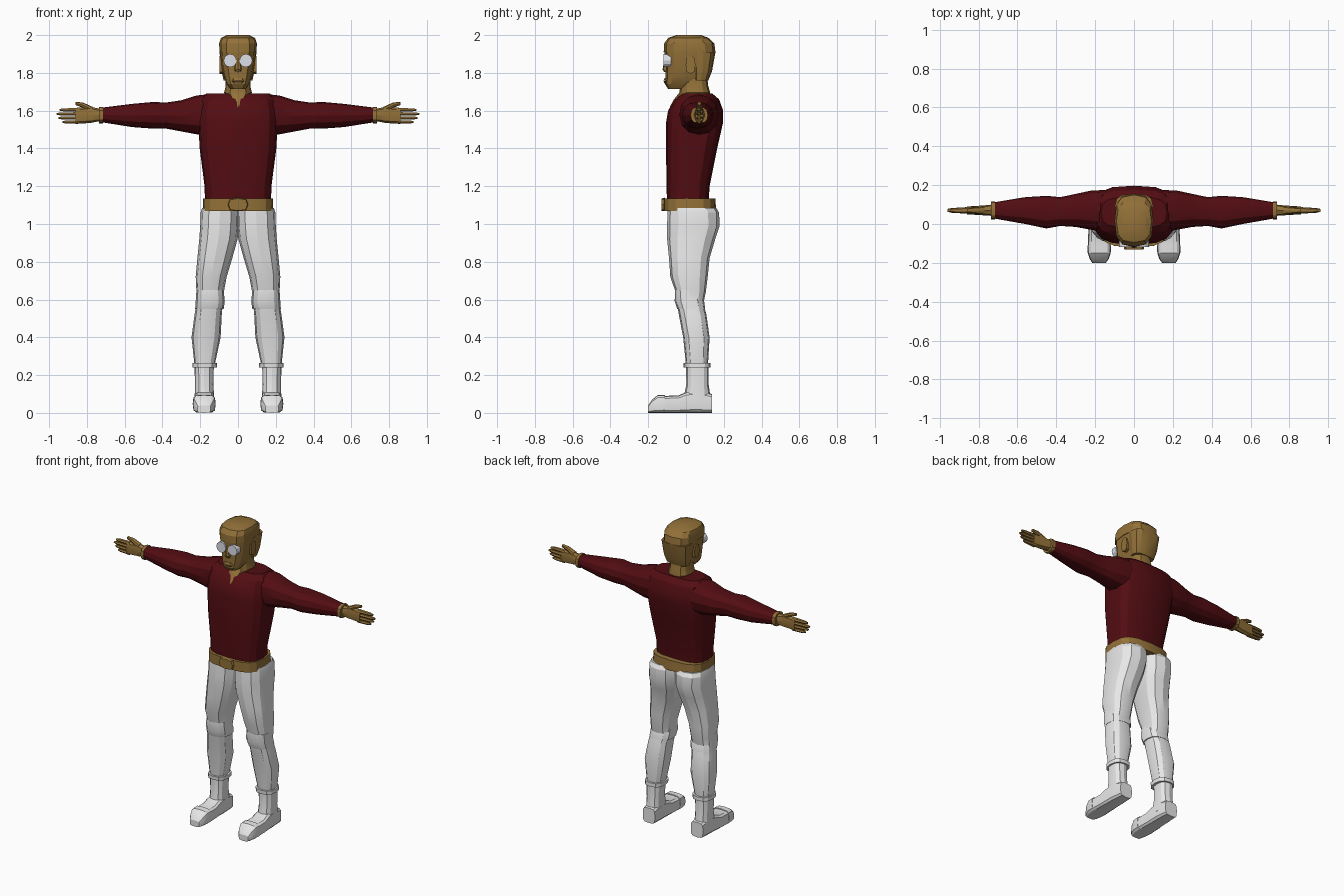
import bpy, bmesh, math

cube = bpy.data.objects.get("Cube")
if cube:
    bpy.data.objects.remove(cube, do_unlink=True)

UNIT = 0.01  # all sizes below are in hundredths


def material(name, r, g, b):
    mat = bpy.data.materials.new(name)
    mat.use_nodes = True
    mat.diffuse_color = (r, g, b, 1)
    shader = mat.node_tree.nodes["Principled BSDF"]
    shader.inputs["Base Color"].default_value = (r, g, b, 1)
    shader.inputs["Roughness"].default_value = 0.8
    return mat


RED = material("dark red cloth", 0.085, 0.004, 0.006)
GOLD = material("old gold", 0.29, 0.165, 0.04)
WHITE = material("off white cloth", 0.8, 0.8, 0.8)
LENS = material("pale lens", 0.85, 0.88, 0.95)


def loft(name, axis, rings, mat, sides=12, power=0.8, side=1):
    """Skin rounded-box rings (position, a0, a1, b0, b1) along an axis."""
    bm = bmesh.new()
    loops = []
    for pos, a0, a1, b0, b1 in rings:
        loop = []
        for i in range(sides):
            t = math.tau * i / sides
            c, s = math.cos(t), math.sin(t)
            a = (a0 + a1) / 2 + (a1 - a0) / 2 * math.copysign(abs(c) ** power, c)
            b = (b0 + b1) / 2 + (b1 - b0) / 2 * math.copysign(abs(s) ** power, s)
            x, y, z = {"x": (pos, a, b), "y": (a, pos, b), "z": (a, b, pos)}[axis]
            loop.append(bm.verts.new((side * x * UNIT, y * UNIT, z * UNIT)))
        loops.append(loop)
    for low, high in zip(loops, loops[1:]):
        for i in range(sides):
            j = (i + 1) % sides
            bm.faces.new((low[i], low[j], high[j], high[i]))
    bm.faces.new(loops[0])
    bm.faces.new(loops[-1])
    bmesh.ops.recalc_face_normals(bm, faces=bm.faces)
    mesh = bpy.data.meshes.new(name)
    bm.to_mesh(mesh)
    bm.free()
    mesh.materials.append(mat)
    obj = bpy.data.objects.new(name, mesh)
    bpy.context.collection.objects.link(obj)
    bpy.ops.object.select_all(action="DESELECT")
    obj.select_set(True)
    bpy.context.view_layer.objects.active = obj
    bpy.ops.object.shade_smooth_by_angle(angle=math.radians(25))
    return obj


def centred(name, rings, mat, **options):
    """Loft upward with equal half widths: (z, half width, y0, y1)."""
    return loft(name, "z", [(z, -w, w, y0, y1) for z, w, y0, y1 in rings], mat, **options)


# Torso and belt
centred("torso", [(112, 17.5, -10, 12), (120, 17.7, -10.4, 12.5), (140, 20.3, -10.5, 16.5),
                  (154, 21, -10.5, 19.7), (160, 20.5, -9.5, 19.7), (166, 19.7, -6, 17.5),
                  (169, 17, -2, 14)], RED, sides=16, power=0.65)
centred("belt", [(107, 18.6, -12, 16), (113.5, 18.4, -12, 15.5)], GOLD, sides=16, power=0.65)
loft("buckle", "y", [(-11, -5.5, 5.5, 106.8, 114), (-13, -5, 5, 107, 113.5)], GOLD,
     sides=8, power=0.6)

# Neck and head
centred("neck", [(162, 3, -8.6, 12), (166, 5, -6.4, 13), (169.5, 7.4, -3.6, 12.8),
                 (173, 6.5, -3, 11.8), (180, 6.5, -3, 11)], GOLD)
centred("face", [(171.5, 4, -9.5, 2), (174, 6, -11, 5), (178, 7.5, -10.8, 10),
                 (184, 8.8, -10.8, 13), (191, 9.4, -11.4, 15)], GOLD, power=0.7)
centred("cap_top", [(191, 9.8, -11.8, 15.6), (195.5, 10, -11.6, 15), (198.5, 9, -9.5, 12),
                    (200, 6, -5, 8)], GOLD, power=0.7)
centred("cap_back", [(176, 7.6, 4, 11.8), (181, 8.8, 3.5, 13.8), (191, 9.8, 3, 15.6)],
        GOLD, power=0.7)
centred("nose", [(180.5, 1.6, -11.6, -8), (181.8, 2, -12.4, -8), (188, 1, -11.4, -8)],
        GOLD, sides=8)
centred("lips", [(174.5, 2.5, -11.4, -7), (175.6, 3.6, -11.9, -7)], GOLD, sides=8)
centred("upper_lip", [(176, 3.6, -11.9, -7), (177.2, 2.6, -11.3, -7)], GOLD, sides=8)

for label, side in (("left", 1), ("right", -1)):
    def part(name, axis, rings, mat, **options):
        loft(label + "_" + name, axis, rings, mat, side=side, **options)

    # Goggle lens and ear
    part("lens", "y", [(-8, 0.8, 7.6, 183, 190), (-11.9, 0.8, 7.6, 183, 190)], LENS, power=1)
    part("ear", "x", [(7.5, 0, 4.8, 179.5, 188.5), (9.8, -0.2, 5, 179.5, 189)], GOLD,
         sides=8, power=0.7)

    # Sleeve and cuff
    part("sleeve", "x", [(15, -4, 17.5, 147, 168.8), (22, -3, 17.2, 147.5, 168),
                         (30, -1.5, 15.5, 149, 165.5), (38, -1, 13.8, 150.5, 164.3),
                         (45, -2.3, 14.5, 150.5, 164.6), (56, 0, 13.8, 151.3, 163.6),
                         (73, 3, 11, 154, 161.5)], RED, power=0.9)
    part("wrist_cuff", "x", [(71.5, 2.4, 11.6, 153.3, 162), (73.5, 2.4, 11.6, 153.3, 162)], GOLD)

    # Hand
    part("palm", "x", [(73, 4.2, 10, 154.5, 161), (78, 4.5, 9.5, 153.5, 162),
                       (86, 5, 9, 153, 161.5)], GOLD, sides=8)
    part("thumb", "x", [(77, 5, 9, 158.5, 162), (82, 5.5, 8.5, 161.5, 164.3),
                        (86, 6, 8, 163, 164.7)], GOLD, sides=8)
    for i, tip in enumerate((93, 95, 96, 94.5)):
        z = 154 + 2.15 * i
        part("finger_" + str(i + 1), "x", [(84, 5.2, 8.8, z - 1, z + 1),
                                          (tip - 2, 5.8, 8.2, z - 0.9, z + 0.9),
                                          (tip, 6.3, 7.8, z - 0.5, z + 0.5)], GOLD, sides=6)

    # Trouser leg and knee band
    part("leg", "z", [(108.5, -0.6, 19, -9.6, 16), (106, -0.6, 19.8, -9.8, 17.5),
                      (99, -0.5, 20, -10, 17.8), (92, 0.2, 20.5, -10, 15.5),
                      (82, 3, 21.5, -9, 12.5), (72, 6, 22.4, -8.3, 11.5),
                      (64, 7.5, 22, -5.5, 10.5), (58, 8, 22, -4.8, 9.2),
                      (52, 8.6, 23, -3.8, 10.8), (40, 9.2, 24.6, -1.5, 12.5),
                      (25, 12.4, 23, 0, 11.6)], WHITE)
    part("knee_band", "z", [(55, 7.6, 22.7, -4.6, 10.2), (59, 7, 22.4, -6, 9.6),
                            (65, 7.6, 22, -5.8, 7)], WHITE)

    # Boot
    part("boot_cuff", "z", [(24, 11.2, 24, -1.2, 13), (26.5, 11, 24, -1.4, 13)], WHITE)
    part("boot_shaft", "z", [(25, 12.8, 23, 0, 12), (15, 13, 22.8, 0.2, 12),
                             (5, 12.5, 23, -2, 13.5)], WHITE)
    part("foot", "y", [(13.8, 13.2, 22.2, 0, 10), (6, 12.5, 23, 0, 12), (0, 12.5, 23.2, 0, 11),
                       (-4, 12.3, 23.5, 0, 9.2), (-12, 12, 23.8, 0, 9)], WHITE, power=0.5)
    part("toe_cap", "y", [(-11, 11.8, 24, 0, 9.6), (-15, 12, 23.8, 0, 9.4),
                          (-18, 13, 22.8, 0, 7), (-20, 14.5, 21.5, 0, 4)], WHITE, power=0.5)
